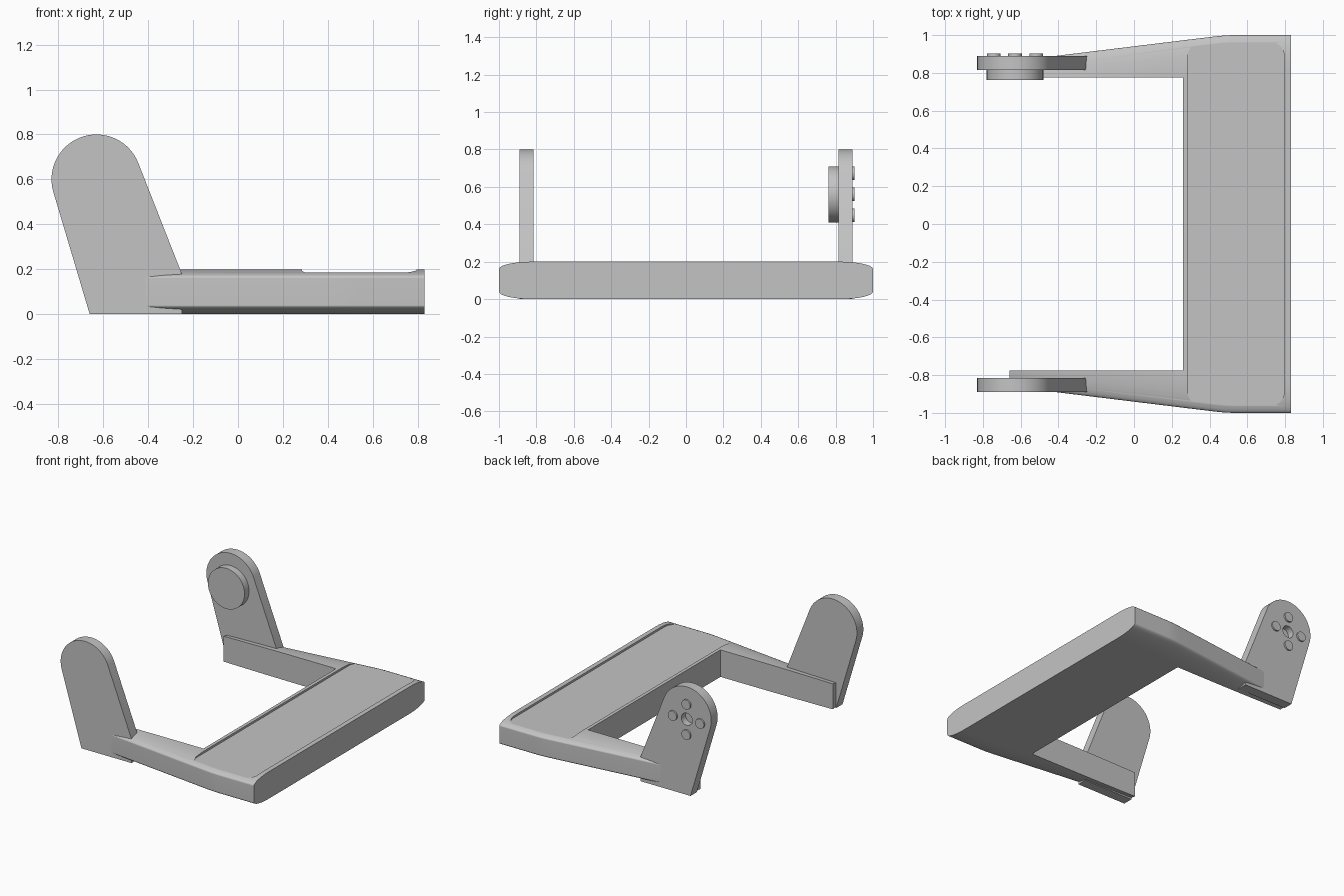
import bpy
import bmesh
from math import sin, cos, pi, radians
from mathutils import Vector

old = bpy.data.objects.get("Cube")
if old:
    bpy.data.objects.remove(old, do_unlink=True)

GREY = (0.55, 0.55, 0.55, 1)
mat = bpy.data.materials.new("plain grey")
mat.use_nodes = True
mat.diffuse_color = GREY
mat.node_tree.nodes["Principled BSDF"].inputs["Base Color"].default_value = GREY


def loft(name, rings):
    """Skin equal-length closed rings and cap both ends."""
    bm = bmesh.new()
    loops = [[bm.verts.new(p) for p in ring] for ring in rings]
    n = len(loops[0])
    for a, b in zip(loops, loops[1:]):
        for i in range(n):
            j = (i + 1) % n
            bm.faces.new((a[i], a[j], b[j], b[i]))
    bm.faces.new(loops[0])
    bm.faces.new(loops[-1])
    bmesh.ops.recalc_face_normals(bm, faces=bm.faces)
    mesh = bpy.data.meshes.new(name)
    bm.to_mesh(mesh)
    bm.free()
    mesh.materials.append(mat)
    obj = bpy.data.objects.new(name, mesh)
    bpy.context.collection.objects.link(obj)
    return obj


def slab_y(name, outline, y0, y1):
    return loft(name, [[(x, y, z) for x, z in outline] for y in (y0, y1)])


def slab_z(name, outline, z0, z1):
    return loft(name, [[(x, y, z) for x, y in outline] for z in (z0, z1)])


def arc(cx, cz, r, start, end, steps):
    angles = [radians(start + (end - start) * i / steps) for i in range(steps + 1)]
    return [(cx + r * cos(a), cz + r * sin(a)) for a in angles]


def disc_y(name, x, z, r, y0, y1, sides=48):
    return slab_y(name, arc(x, z, r, 0, 360, sides)[:-1], y0, y1)


def cut(obj, cutter):
    """Subtract the cutter, then remove it."""
    cutter.hide_render = True
    mod = obj.modifiers.new("cut", 'BOOLEAN')
    mod.operation = 'DIFFERENCE'
    mod.solver = 'EXACT'
    mod.object = cutter
    bpy.context.view_layer.objects.active = obj
    bpy.ops.object.modifier_apply(modifier=mod.name)
    bpy.data.objects.remove(cutter, do_unlink=True)


def smooth(obj):
    bpy.ops.object.select_all(action='DESELECT')
    obj.select_set(True)
    bpy.context.view_layer.objects.active = obj
    bpy.ops.object.shade_smooth_by_angle(angle=radians(30))
    mod = obj.modifiers.new("even shading", 'WEIGHTED_NORMAL')
    mod.keep_sharp = True


# Base frame: tapered body with soft elliptical sides
HEIGHT, SIDE, LIP = 0.2, 0.18, 0.04


def section(x, w):
    quarter = [(sin(i * pi / 20), cos(i * pi / 20)) for i in range(11)]
    top = [(w - SIDE + SIDE * s, HEIGHT - LIP + LIP * c) for s, c in quarter]
    half = top + [(y, HEIGHT - z) for y, z in reversed(top)]
    ring = half + [(-y, z) for y, z in reversed(half)]
    return [(x, y, z) for y, z in ring]


stations = [(-0.66, 0.86), (0.33, 0.981), (0.38, 0.987), (0.43, 0.993),
            (0.48, 0.998), (0.53, 1.0), (0.83, 1.0)]
frame = loft("base_frame", [section(x, w) for x, w in stations])

# Opening between the two arms
cut(frame, slab_z("opening_cutter",
                  [(-1, -0.775), (0.26, -0.775), (0.26, 0.775), (-1, 0.775)], -0.5, 0.5))

# Shallow rounded tray in the top
R = 0.075
tray = []
for cx, cy, start in ((0.795 - R, 0.965 - R, 0), (0.285 + R, 0.965 - R, 90),
                      (0.285 + R, R - 0.965, 180), (0.795 - R, R - 0.965, 270)):
    tray += arc(cx, cy, R, start, start + 90, 10)
cut(frame, slab_z("tray_cutter", tray, 0.185, 0.5))
smooth(frame)

# Upright side plates with rounded tops
HUB_X = -0.63
plate = [(-0.66, 0), (-0.25, 0), (-0.25, 0.18)]
plate += arc(HUB_X, 0.6, 0.2, 20.8, 197, 40)
right_plate = slab_y("right_plate", plate, -0.89, -0.815)
left_plate = slab_y("left_plate", plate, 0.815, 0.89)

# Bearing hole, inner disc and bolt heads on the left plate
HUB_Z = 0.56
cut(left_plate, disc_y("hole_cutter", HUB_X, HUB_Z, 0.045, 0.84, 1.0))
smooth(right_plate)
smooth(left_plate)
smooth(disc_y("hub_disc", HUB_X, HUB_Z, 0.15, 0.762, 0.82))
for i in range(4):
    a = i * pi / 2
    smooth(disc_y(f"bolt_head_{i + 1}", HUB_X + 0.112 * cos(a),
                  HUB_Z + 0.112 * sin(a), 0.036, 0.88, 0.902, 24))
